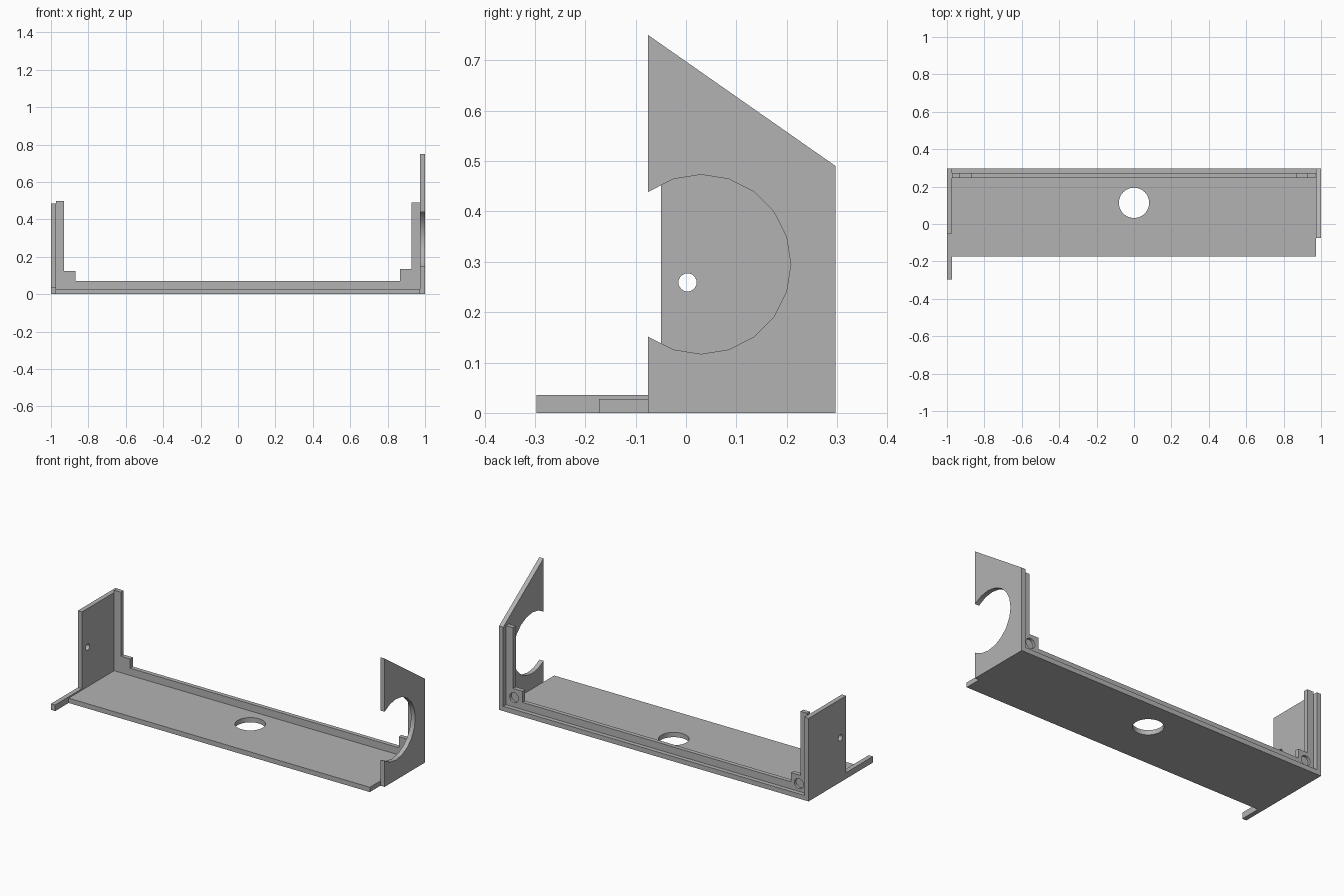
import bpy, bmesh, math
from mathutils import Vector

cube = bpy.data.objects.get("Cube")
if cube:
    bpy.data.objects.remove(cube)

grey = bpy.data.materials.new("plain grey")
grey.use_nodes = True
grey.diffuse_color = (0.45, 0.45, 0.45, 1)
grey.node_tree.nodes["Principled BSDF"].inputs["Base Color"].default_value = grey.diffuse_color

X, Y, Z = Vector((1, 0, 0)), Vector((0, 1, 0)), Vector((0, 0, 1))
PLANES = {"x": (X, Y, Z), "y": (Y, X, Z), "z": (Z, X, Y)}


def extrude(name, outline, axis, start, end):
    """Extrude a 2D outline along an axis, from start to end."""
    n, u, v = PLANES[axis]
    bm = bmesh.new()
    face = bm.faces.new([bm.verts.new(u * a + v * b + n * start) for a, b in outline])
    top = bmesh.ops.extrude_face_region(bm, geom=[face])["geom"]
    bmesh.ops.translate(bm, vec=n * (end - start),
                        verts=[g for g in top if isinstance(g, bmesh.types.BMVert)])
    bmesh.ops.recalc_face_normals(bm, faces=bm.faces)
    mesh = bpy.data.meshes.new(name)
    bm.to_mesh(mesh)
    bm.free()
    mesh.materials.append(grey)
    obj = bpy.data.objects.new(name, mesh)
    bpy.context.scene.collection.objects.link(obj)
    return obj


def circle(cx, cy, r, sides):
    return [(cx + r * math.cos(math.tau * i / sides), cy + r * math.sin(math.tau * i / sides))
            for i in range(sides)]


def drill(obj, outline, axis, start, end):
    """Cut an outline out of a part, then discard the cutter."""
    cutter = extrude("cutter", outline, axis, start, end)
    cutter.hide_render = True
    mod = obj.modifiers.new("hole", "BOOLEAN")
    mod.operation, mod.solver, mod.object = "DIFFERENCE", "EXACT", cutter
    bpy.ops.object.select_all(action="DESELECT")
    bpy.context.view_layer.objects.active = obj
    obj.select_set(True)
    bpy.ops.object.modifier_apply(modifier=mod.name)
    bpy.data.objects.remove(cutter)
    bpy.ops.object.shade_smooth_by_angle(angle=math.radians(30))


INNER = 0.973   # inner face of the end walls
BACK = 0.297
FLOOR = 0.028

# Floor plate with its round opening
floor = extrude("floor_plate", [(-INNER, -0.173), (INNER, -0.173), (INNER, BACK), (-INNER, BACK)],
                "z", 0, FLOOR)
drill(floor, circle(0, 0.113, 0.081, 32), "z", -0.1, 0.1)

# Tall sloping end wall with the large open round cutout
left_wall = extrude("left_wall", [(-0.075, 0), (BACK, 0), (BACK, 0.49), (-0.075, 0.75)],
                    "x", INNER, 1)
drill(left_wall, circle(0.03, 0.295, 0.178, 20), "x", 0.9, 1.1)

# Lower end wall with a forward foot and a small hole
right_wall = extrude("right_wall", [(-BACK, 0), (BACK, 0), (BACK, 0.485), (-0.05, 0.485),
                                    (-0.05, 0.036), (-BACK, 0.036)], "x", -1, -INNER)
drill(right_wall, circle(0.003, 0.259, 0.018, 24), "x", -1.1, -0.9)

# Back rail with stepped corner posts and shallow screw sockets
rail = extrude("back_rail", [(-INNER, FLOOR), (INNER, FLOOR), (INNER, 0.49), (0.927, 0.49),
                             (0.927, 0.135), (0.866, 0.135), (0.866, 0.07), (-0.87, 0.07),
                             (-0.87, 0.124), (-0.93, 0.124), (-0.93, 0.498), (-INNER, 0.498)],
               "y", 0.247, 0.272)
for x, z in ((0.92, 0.083), (-0.92, 0.073)):
    drill(rail, circle(x, z, 0.029, 24), "y", 0.257, 0.3)
